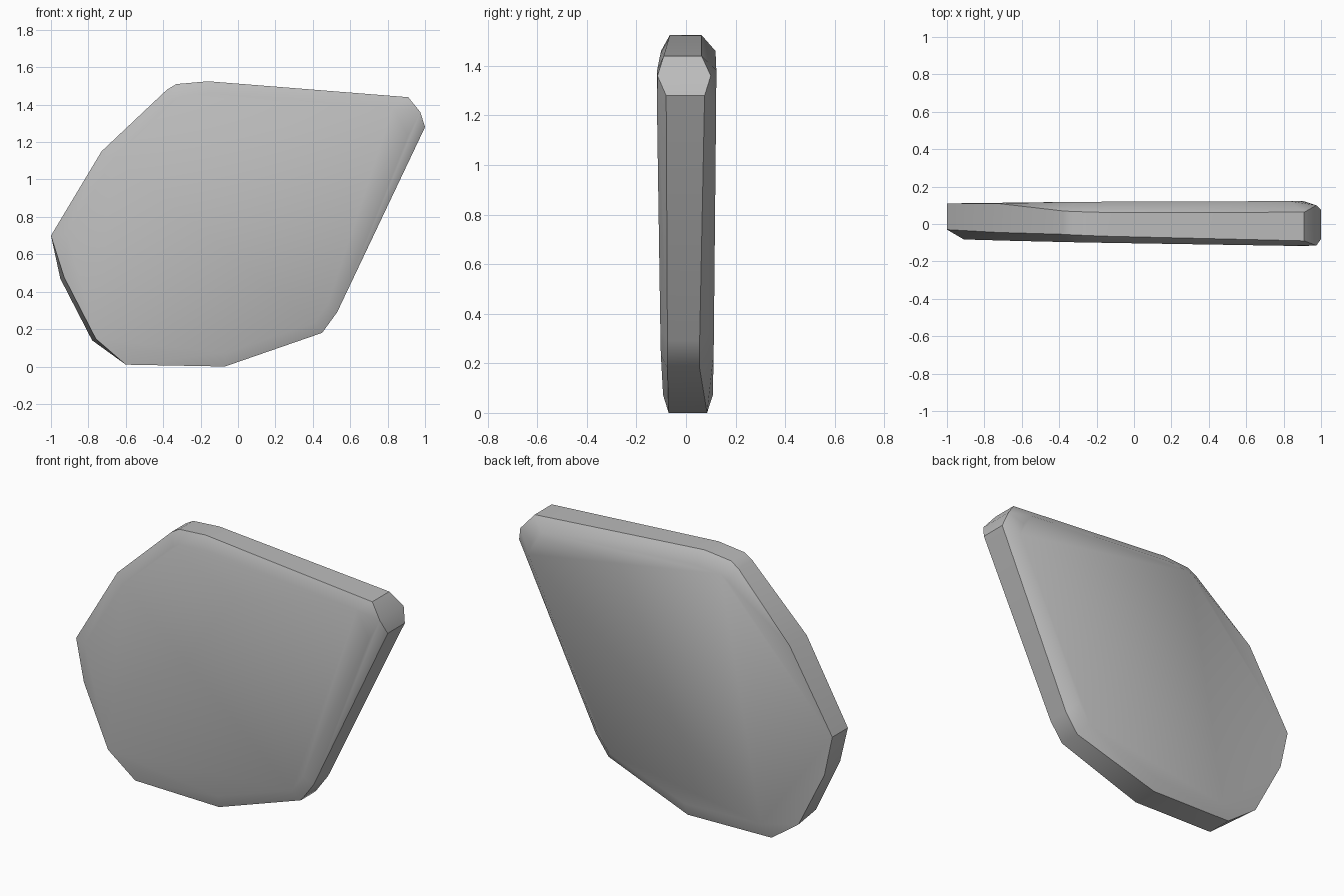
import bpy
import bmesh
import math

cube = bpy.data.objects.get("Cube")
if cube:
    bpy.data.objects.remove(cube, do_unlink=True)

# Stone colour
stone = bpy.data.materials.new("stone_grey")
stone.use_nodes = True
grey = (0.5, 0.5, 0.5, 1.0)
stone.diffuse_color = grey
stone.node_tree.nodes["Principled BSDF"].inputs["Base Color"].default_value = grey

# Slab outline: x, z, front rim y, back rim y
rim = [
    (-0.60, 0.01, -0.07, 0.085), (-0.07, 0.00, -0.07, 0.085),
    (0.45, 0.18, -0.075, 0.055), (0.53, 0.29, -0.075, 0.055),
    (1.00, 1.28, -0.08, 0.075), (0.975, 1.36, -0.115, 0.10),
    (0.91, 1.44, -0.09, 0.063), (-0.16, 1.525, -0.065, 0.062),
    (-0.33, 1.51, -0.058, 0.067), (-0.38, 1.48, -0.055, 0.07),
    (-0.73, 1.15, -0.045, 0.11), (-1.00, 0.70, -0.03, 0.11),
    (-0.95, 0.47, -0.06, 0.11), (-0.78, 0.14, -0.085, 0.10),
]


def front_y(x, z):
    return -0.093 - 0.017 * x - 0.007 * z


def back_y(x, z):
    return 0.108 + 0.004 * x + 0.008 * z


bm = bmesh.new()
for x, z, front, back in rim:
    # The lower left side tapers slightly towards the front
    taper = 0.02 if x < -0.7 and z < 0.6 else 0.0
    bm.verts.new((x + taper, front, z + taper * 0.4))
    bm.verts.new((x, back, z))
    # Inner ring where the worn edge meets the broad faces
    ix, iz = x * 0.91, 0.8 + (z - 0.8) * 0.91
    bm.verts.new((ix, front_y(ix, iz), iz))
    bm.verts.new((ix, back_y(ix, iz), iz))

# Convex shell, with flat regions merged
hull = bmesh.ops.convex_hull(bm, input=bm.verts[:])
loose = {g for g in hull["geom_interior"] + hull["geom_unused"]
         if isinstance(g, bmesh.types.BMVert)}
bmesh.ops.delete(bm, geom=list(loose), context="VERTS")
bmesh.ops.dissolve_limit(bm, angle_limit=math.radians(1), verts=bm.verts[:], edges=bm.edges[:])
bmesh.ops.recalc_face_normals(bm, faces=bm.faces[:])

mesh = bpy.data.meshes.new("stone_slab")
bm.to_mesh(mesh)
bm.free()
mesh.materials.append(stone)
slab = bpy.data.objects.new("stone_slab", mesh)
bpy.context.collection.objects.link(slab)

# Soft worn edges, crisp rim
bpy.ops.object.select_all(action="DESELECT")
slab.select_set(True)
bpy.context.view_layer.objects.active = slab
bpy.ops.object.shade_smooth_by_angle(angle=math.radians(42))
